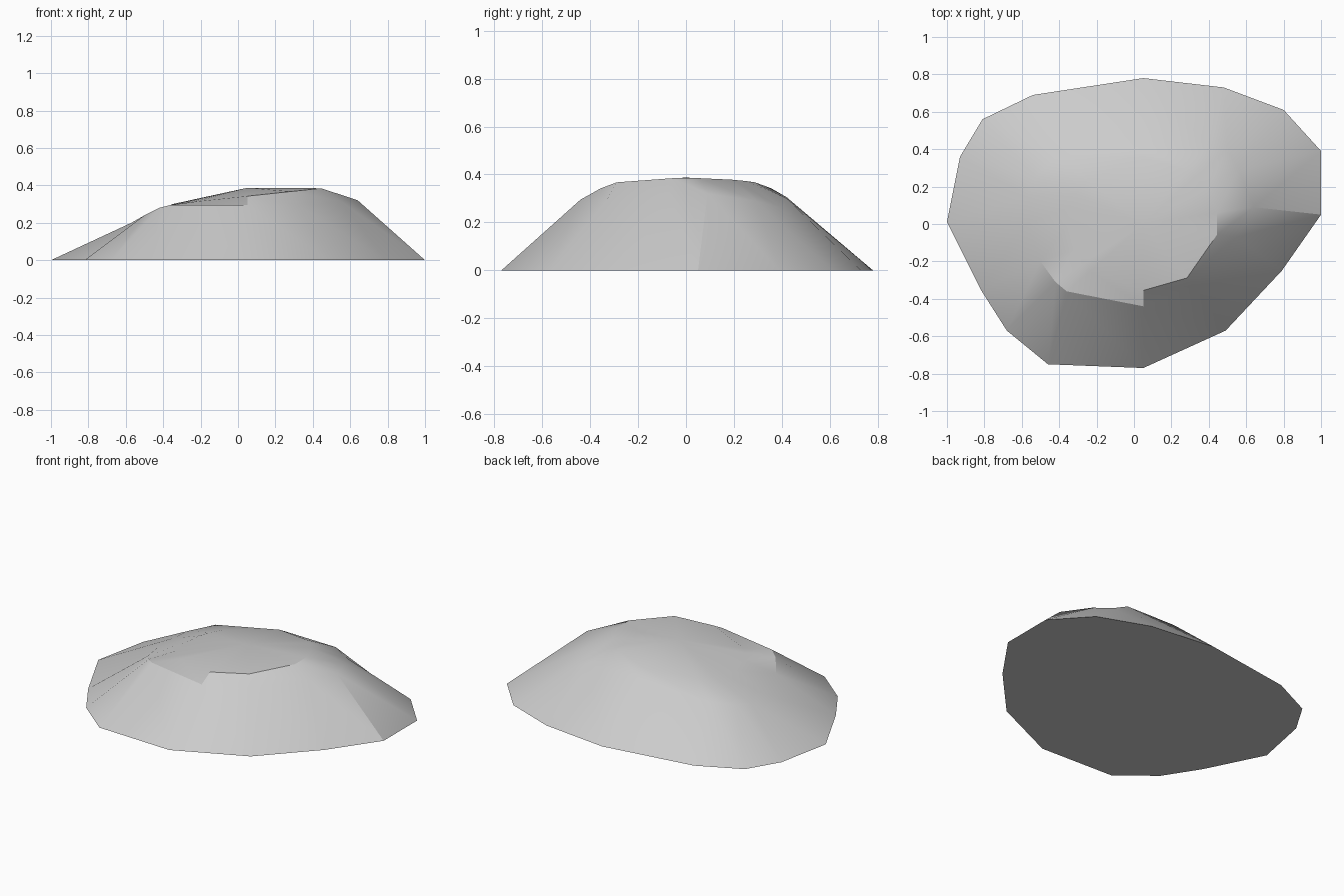
import bpy
import bmesh
import math

cube = bpy.data.objects.get("Cube")
if cube:
    bpy.data.objects.remove(cube, do_unlink=True)

# Stone colour
stone = bpy.data.materials.new("light_grey_stone")
stone.use_nodes = True
colour = (0.6, 0.6, 0.6, 1.0)
stone.diffuse_color = colour
stone.node_tree.nodes["Principled BSDF"].inputs["Base Color"].default_value = colour

# Ground outline and shoulder, one entry per spoke
outline = [(-1, .01), (-.93, .36), (-.81, .56), (-.54, .69), (.05, .78),
           (.48, .73), (.8, .61), (1, .39), (1, .05), (.79, -.25),
           (.49, -.57), (.05, -.77), (-.46, -.75), (-.68, -.57), (-.82, -.35)]
shoulder = [(-.57, 0, .2), (-.57, .15, .2), (-.53, .25, .22), (-.41, .36, .25),
            (.05, .42, .305), (.4, .42, .3), (.5, .4, .26), (.56, .29, .29),
            (.64, .09, .32), (.55, -.07, .315), (.32, -.33, .295),
            (.05, -.44, .295), (-.36, -.36, .295), (-.42, -.31, .28),
            (-.5, -.2, .24)]
centre_x = .05


def crown_point(point):
    """Tilted oval near the summit, on the same spoke as the shoulder point."""
    angle = math.atan2(point[1] / .35, (point[0] - centre_x) / .4)
    c, s = math.cos(angle), math.sin(angle)
    return (centre_x + .4 * c, .355 * s, .3425 + .0425 * c)


bm = bmesh.new()
rings = [[bm.verts.new(p) for p in ring] for ring in (
    [(x, y, 0) for x, y in outline],
    shoulder,
    [crown_point(p) for p in shoulder])]
summit = bm.verts.new((centre_x, 0, .387))
count = len(outline)

# Flat underside, sloping flanks, rounded cap
bm.faces.new(rings[0])
for i in range(count):
    j = (i + 1) % count
    for low, high in zip(rings, rings[1:]):
        bm.faces.new((low[i], low[j], high[j], high[i]))
    bm.faces.new((rings[2][i], rings[2][j], summit))
bmesh.ops.recalc_face_normals(bm, faces=bm.faces)

mesh = bpy.data.meshes.new("rock")
bm.to_mesh(mesh)
bm.free()
mesh.materials.append(stone)
rock = bpy.data.objects.new("rock", mesh)
bpy.context.collection.objects.link(rock)

# Soft cap with crisp flank edges
bpy.ops.object.select_all(action="DESELECT")
rock.select_set(True)
bpy.context.view_layer.objects.active = rock
bpy.ops.object.shade_smooth_by_angle(angle=math.radians(24))
